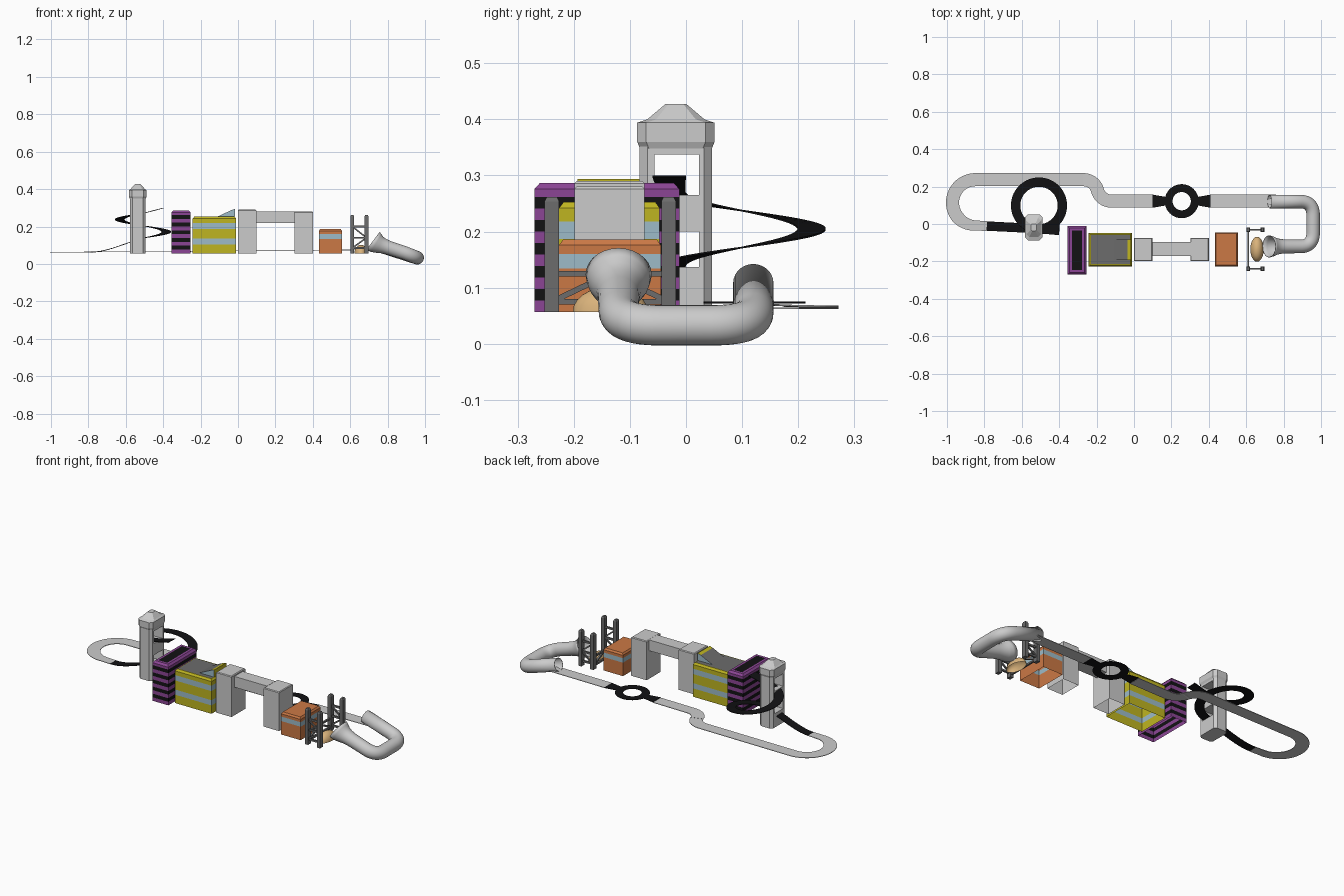
import bpy, bmesh, math
from mathutils import Vector

if "Cube" in bpy.data.objects:
    bpy.data.objects.remove(bpy.data.objects["Cube"])


def mat(name, r, g, b):
    m = bpy.data.materials.new(name)
    m.diffuse_color = (r, g, b, 1)
    m.use_nodes = True
    m.node_tree.nodes["Principled BSDF"].inputs["Base Color"].default_value = m.diffuse_color
    return m


GREY = mat("light grey", 0.6, 0.6, 0.6)
BLACK = mat("black", 0.006, 0.006, 0.007)
STEEL = mat("dark grey", 0.15, 0.15, 0.15)
PURPLE = mat("purple", 0.26, 0.06, 0.3)
YELLOW = mat("yellow", 0.52, 0.46, 0.015)
BLUE = mat("pale blue", 0.34, 0.5, 0.58)
ORANGE = mat("orange", 0.6, 0.19, 0.06)
TAN = mat("tan", 0.7, 0.45, 0.2)


def make(name, verts, faces, mats, idx=None, smooth=False, thick=0):
    me = bpy.data.meshes.new(name)
    me.from_pydata([tuple(v) for v in verts], [], faces)
    for m in mats:
        me.materials.append(m)
    for i, p in enumerate(me.polygons):
        p.material_index = idx[i] if idx else 0
        p.use_smooth = smooth
    ob = bpy.data.objects.new(name, me)
    bpy.context.collection.objects.link(ob)
    if thick:
        s = ob.modifiers.new("thickness", "SOLIDIFY")
        s.thickness = thick
    return ob


def stack(name, x, y, levels, mats, bands=None, c=0.0, bottom=False):
    """Storeys of rectangular (or corner-cut) rings: level = (z, inset[, inset_y])."""
    cx, cy = sum(x) / 2, sum(y) / 2
    verts, faces, idx = [], [], []
    for lv in levels:
        hx, hy = (x[1] - x[0]) / 2 - lv[1], (y[1] - y[0]) / 2 - lv[-1]
        k = min(c, hx * 0.4)
        if c:
            ring = [(hx, k - hy), (hx, hy - k), (hx - k, hy), (k - hx, hy),
                    (-hx, hy - k), (-hx, k - hy), (k - hx, -hy), (hx - k, -hy)]
        else:
            ring = [(hx, -hy), (hx, hy), (-hx, hy), (-hx, -hy)]
        verts += [(cx + a, cy + b, lv[0]) for a, b in ring]
    n = len(ring)
    bands = bands or [0] * len(levels)
    for j in range(len(levels) - 1):
        for i in range(n):
            a, b = j * n + i, j * n + (i + 1) % n
            faces.append((a, b, b + n, a + n))
            idx.append(bands[j])
    faces.append(tuple(range(len(verts) - n, len(verts))))
    idx.append(bands[-1])
    if bottom:
        faces.append(tuple(reversed(range(n))))
        idx.append(0)
    return make(name, verts, faces, mats, idx)


def ribbon(name, pts, widths, material):
    """Flat road along a path of points."""
    verts, n = [], len(pts)
    for i, p in enumerate(pts):
        t = Vector(pts[min(i + 1, n - 1)]) - Vector(pts[max(i - 1, 0)])
        s = Vector((-t.y, t.x, 0)).normalized() * widths[i] / 2
        verts += [Vector(p) - s, Vector(p) + s]
    faces = [(2 * i, 2 * i + 2, 2 * i + 3, 2 * i + 1) for i in range(n - 1)]
    return make(name, verts, faces, [material], thick=0.003)


def arc(cx, cy, r, a0, a1, z0, z1, n):
    out = []
    for i in range(n + 1):
        f = i / n
        a = math.radians(a0 + (a1 - a0) * f)
        out.append((cx + r * math.cos(a), cy + r * math.sin(a), z0 + (z1 - z0) * f))
    return out


def bar(name, a, b, w, material=STEEL):
    """Square bar between two points."""
    a, b = Vector(a), Vector(b)
    t = (b - a).normalized()
    s = t.cross(Vector((0, 1, 0) if abs(t.y) < 0.7 else (1, 0, 0))).normalized() * w / 2
    u = t.cross(s)
    verts = [p + s * i + u * j for p in (a, b) for i, j in ((1, 1), (-1, 1), (-1, -1), (1, -1))]
    faces = [(i, (i + 1) % 4, (i + 1) % 4 + 4, i + 4) for i in range(4)] + [(3, 2, 1, 0), (4, 5, 6, 7)]
    return make(name, verts, faces, [material])


# --- Road: straight, roundabout, S-bend, loop and spiral climb ---
ribbon("straight_road", [(0.76, 0.122, 0.077), (0.41, 0.122, 0.075)], [0.07] * 2, GREY)
for sx in (-1, 1):
    ribbon("roundabout_approach", [(0.255 + sx * d, 0.122, 0.075) for d in (0.155, 0.075)],
           [0.07, 0.042], BLACK)
ribbon("roundabout", arc(0.255, 0.122, 0.07, 0, 360, 0.075, 0.075, 40), [0.042] * 41, BLACK)
R, th = 0.078, 75
path = [(0.1, 0.122, 0.073)]
path += arc(-0.12, 0.122 + R, R, 270, 270 - th, 0.071, 0.07, 10)
path += arc(-0.27, 0.237 - R, R, 90 - th, 90, 0.069, 0.068, 10)
path += arc(-0.848, 0.1145, 0.1225, 90, 270, 0.065, 0.065, 28) + [(-0.787, -0.011, 0.065)]
ribbon("loop_road", path, [0.07] * (len(path) - 10) + [0.07 - 0.002 * i for i in range(10)], GREY)
climb = []
for i in range(12):
    f = i / 12
    climb.append((-0.787 + 0.279 * f, -0.011 - 0.014 * f, 0.065 + 0.075 * f * f * (2 - f)))
climb += arc(-0.508, 0.099, 0.125, -90, 270, 0.14, 0.272, 56)
climb += [(-0.45, -0.028, 0.287), (-0.4, -0.03, 0.3)]
ribbon("spiral_road", climb, [0.05] * (len(climb) - 2) + [0.054, 0.06], BLACK)

# --- Return pipe with flared mouth ---
corner = [Vector(p) for p in ((0.722, -0.12, 0.125), (0.958, -0.12, 0.033),
                              (0.958, 0.12, 0.033), (0.725, 0.12, 0.108))]
cl = [Vector((0.722, -0.12, 0.124)), Vector((0.738, -0.12, 0.112)), Vector((0.757, -0.12, 0.103)),
      Vector((0.78, -0.12, 0.095)), Vector((0.81, -0.12, 0.085))]
for k in (1, 2):
    p = corner[k]
    a = p + (corner[k - 1] - p).normalized() * 0.075
    b = p + (corner[k + 1] - p).normalized() * 0.075
    for i in range(13):
        f = i / 12
        cl.append(a * (1 - f) ** 2 + p * 2 * f * (1 - f) + b * f * f)
cl.append(corner[3])
radii = [0.056, 0.052, 0.044, 0.037, 0.034] + [0.033] * (len(cl) - 5)
verts, faces, N = [], [], 28
for i, p in enumerate(cl):
    t = (cl[min(i + 1, len(cl) - 1)] - cl[max(i - 1, 0)]).normalized()
    s = t.cross(Vector((0, 0, 1))).normalized()
    u = s.cross(t)
    verts += [p + (s * math.cos(2 * math.pi * k / N) + u * math.sin(2 * math.pi * k / N)) * radii[i]
              for k in range(N)]
for i in range(len(cl) - 1):
    for k in range(N):
        a, b = i * N + k, i * N + (k + 1) % N
        faces.append((b, a, a + N, b + N)[::-1])
make("return_pipe", verts, faces, [GREY], smooth=True, thick=0.003)

# --- Striped purple building ---
B = 0.057
lv = [(B + 0.0205 * i, 0) for i in range(11)] + [(0.276, 0), (0.287, 0.01), (0.287, 0.023)]
stack("striped_building", (-0.355, -0.254), (-0.27, -0.012), lv, [PURPLE, BLACK],
      [0, 1, 0, 1, 0, 1, 0, 1, 0, 1, 0, 0, 0, 1])

# --- Yellow building with launch ramp on the roof ---
stack("yellow_building", (-0.242, -0.01), (-0.226, -0.047),
      [(B, 0), (0.105, 0), (0.135, 0), (0.187, 0), (0.218, 0), (0.242, 0), (0.253, 0.008), (0.253, 0.012)],
      [YELLOW, BLUE, STEEL], [0, 1, 0, 1, 0, 0, 0, 2])
rv = [(x, y, z) for y in (-0.193, -0.083)
      for x, z in ((-0.11, 0.253), (-0.016, 0.253), (-0.016, 0.294), (-0.035, 0.288))]
make("roof_ramp", rv, [(0, 1, 2, 3), (7, 6, 5, 4), (1, 5, 6, 2), (2, 6, 7, 3), (3, 7, 4, 0)],
     [BLUE, YELLOW, STEEL], [0, 0, 1, 1, 2])

# --- Grey bridge: two piers and a deck ---
for x0, top in ((0.0, 0.29), (0.302, 0.28)):
    stack("bridge_pier", (x0, x0 + 0.098), (-0.199, -0.074), [(B, 0), (top - 0.004, 0), (top, 0.004)], [GREY])
stack("bridge_deck", (0.095, 0.305), (-0.172, -0.097), [(0.218, 0), (0.28, 0)], [GREY], bottom=True)

# --- Orange building ---
stack("orange_building", (0.432, 0.556), (-0.226, -0.045),
      [(B, 0), (0.134, 0), (0.16, 0), (0.176, 0), (0.186, 0.007)],
      [ORANGE, BLUE], [0, 1, 0, 0, 0])

# --- Steel scaffold: two trestles joined by low bracing ---
X0, X1 = 0.611, 0.687
for y in (-0.239, -0.031):
    for x in (X0, X1):
        stack("scaffold_post", (x - 0.01, x + 0.01), (y - 0.013, y + 0.013),
              [(B, 0), (0.254, 0), (0.262, 0.004)], [STEEL], bottom=True)
    for z in (0.085, 0.14, 0.2):
        bar("scaffold_rail", (X0, y, z), (X1, y, z), 0.01)
    bar("scaffold_diagonal", (X0, y, 0.085), (X1, y, 0.14), 0.008)
    bar("scaffold_diagonal", (X0, y, 0.2), (X1, y, 0.14), 0.008)
    bar("cross_diagonal", (X0, y, 0.075), (X0, -0.135, 0.125), 0.01)
for z in (0.075, 0.125):
    bar("cross_rail", (X0, -0.239, z), (X0, -0.031, z), 0.01)

# --- Tan half dome under the pipe mouth ---
dv, df, M = [], [], 24
for j in range(7):
    e = math.pi / 2 * j / 6.3
    dv += [(0.658 + 0.036 * math.cos(e) * math.cos(2 * math.pi * k / M),
            -0.135 + 0.067 * math.cos(e) * math.sin(2 * math.pi * k / M),
            B + 0.045 * math.sin(e)) for k in range(M)]
for j in range(6):
    for k in range(M):
        a, b = j * M + k, j * M + (k + 1) % M
        df.append((a, b, b + M, a + M))
df.append(tuple(range(6 * M, 7 * M)))
make("tan_dome", dv, df, [TAN], smooth=True)

# --- Tower with two road openings, collar and pitched cap ---
tower = stack("tower_shaft", (-0.578, -0.494), (-0.083, 0.046), [(B, 0), (0.36, 0)], [GREY],
              c=0.014, bottom=True)
for z0, z1 in ((0.137, 0.2), (0.265, 0.337)):
    cut = stack("cutter", (-0.7, -0.4), (-0.056, 0.023), [(z0, 0), (z1, 0)], [GREY], bottom=True)
    cut.hide_render = True
    md = tower.modifiers.new("opening", "BOOLEAN")
    md.object, md.operation, md.solver = cut, "DIFFERENCE", "EXACT"
    dg = bpy.context.evaluated_depsgraph_get()
    new = bpy.data.meshes.new_from_object(tower.evaluated_get(dg))
    tower.modifiers.clear()
    tower.data = new
    bpy.data.objects.remove(cut)
stack("tower_cap", (-0.583, -0.489), (-0.087, 0.051),
      [(0.343, 0.007), (0.36, 0), (0.394, 0), (0.4, 0.008, 0.018), (0.427, 0.033, 0.05)],
      [GREY], c=0.016, bottom=True)
